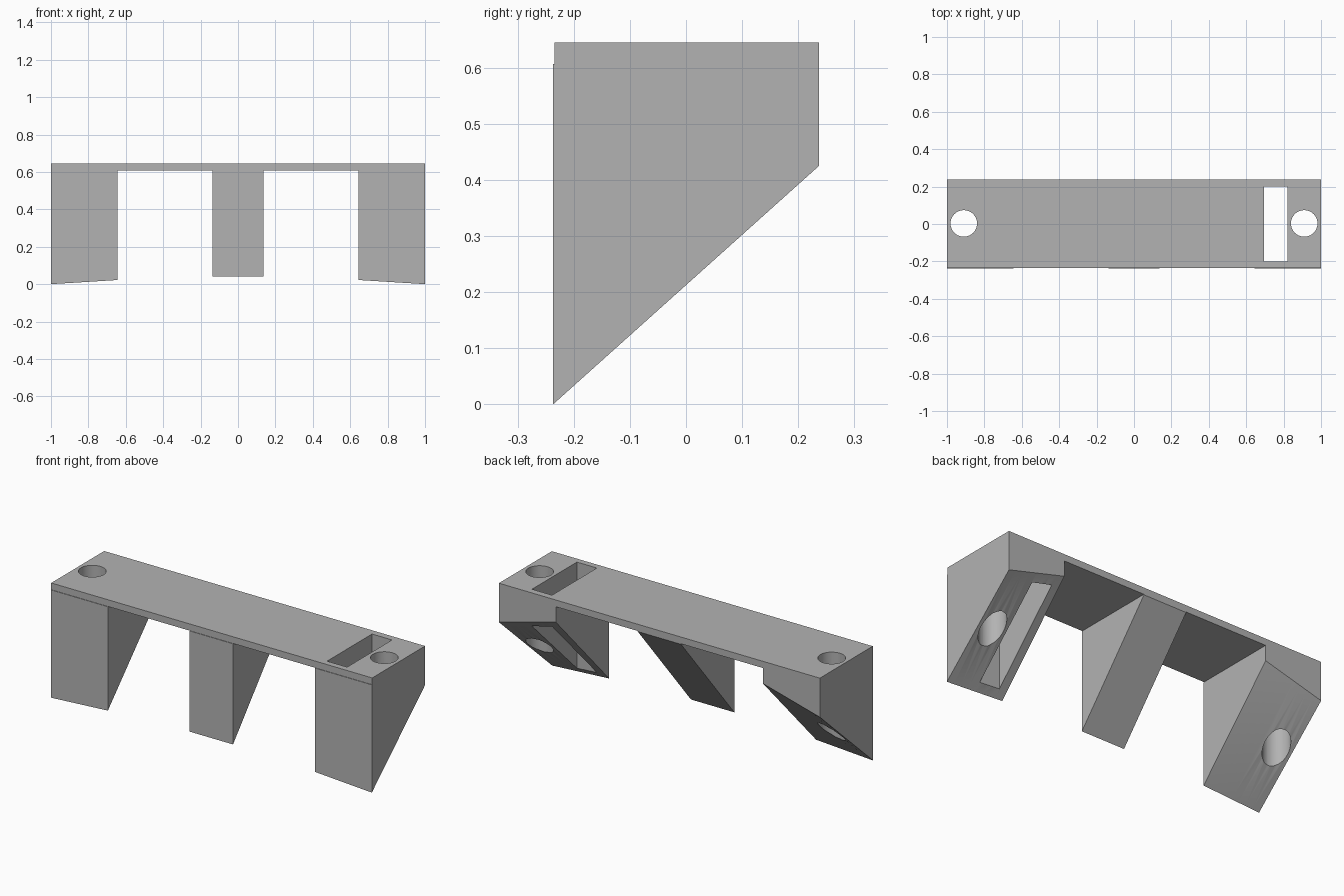
import bpy, bmesh

cube = bpy.data.objects.get("Cube")
if cube:
    bpy.data.objects.remove(cube, do_unlink=True)

FRONT, BACK = -0.237, 0.237
SLAB_BOTTOM, TOP = 0.607, 0.645

grey = bpy.data.materials.new("plain grey")
grey.use_nodes = True
grey.diffuse_color = (0.45, 0.45, 0.45, 1)
grey.node_tree.nodes["Principled BSDF"].inputs["Base Color"].default_value = grey.diffuse_color


def loft(name, sections):
    """Join matching y-z sections, given as (x, points), into a closed solid."""
    bm = bmesh.new()
    rings = [[bm.verts.new((x, y, z)) for y, z in pts] for x, pts in sections]
    for a, b in zip(rings, rings[1:]):
        for i in range(len(a)):
            j = (i + 1) % len(a)
            bm.faces.new((a[i], a[j], b[j], b[i]))
    bm.faces.new(rings[0])
    bm.faces.new(rings[-1])
    bmesh.ops.recalc_face_normals(bm, faces=bm.faces)
    bmesh.ops.triangulate(bm, faces=bm.faces)
    mesh = bpy.data.meshes.new(name)
    bm.to_mesh(mesh)
    bm.free()
    mesh.materials.append(grey)
    obj = bpy.data.objects.new(name, mesh)
    bpy.context.collection.objects.link(obj)
    return obj


def block(name, x0, x1, y0, y1, z0, z1):
    pts = [(y0, z0), (y1, z0), (y1, z1), (y0, z1)]
    return loft(name, [(x0, pts), (x1, pts)])


def leg(name, x0, x1, front, back, steps):
    """Wedge whose sloping underside twists from the x0 edge to the x1 edge."""
    sections = []
    for i in range(steps + 1):
        t = i / steps
        zf = front[0] + t * (front[1] - front[0])
        zb = back[0] + t * (back[1] - back[0])
        pts = [(FRONT, zf), (BACK, zb), (BACK, SLAB_BOTTOM), (FRONT, SLAB_BOTTOM)]
        sections.append((x0 + t * (x1 - x0), pts))
    return loft(name, sections)


# Top slab and the three legs
slab = block("top_slab", -1, 1, FRONT + 0.003, BACK, SLAB_BOTTOM, TOP)
middle = leg("middle_leg", -0.135, 0.135, (0.04, 0.04), (0.604, 0.604), 1)
left = leg("left_leg", 0.645, 1, (0.022, 0), (0.52, 0.425), 8)
right = leg("right_leg", -0.645, -1, (0.022, 0), (0.52, 0.425), 8)

# Cutters for the screw holes and the slot
cutters = {"slot": block("slot_cutter", 0.695, 0.82, -0.2, 0.2, -0.5, 1)}
for side, x in (("left", 0.91), ("right", -0.91)):
    bpy.ops.mesh.primitive_cylinder_add(vertices=40, radius=0.071, depth=3, location=(x, 0.003, 0))
    cutters[side] = bpy.context.object
    cutters[side].name = side + "_hole_cutter"
    cutters[side].data.materials.append(grey)
for c in cutters.values():
    c.hide_render = True

for part, names in ((slab, ("slot", "left", "right")), (left, ("slot", "left")), (right, ("right",))):
    bpy.context.view_layer.objects.active = part
    for n in names:
        mod = part.modifiers.new(n + "_cut", "BOOLEAN")
        mod.operation = "DIFFERENCE"
        mod.solver = "EXACT"
        mod.object = cutters[n]
        bpy.ops.object.modifier_apply(modifier=mod.name)
for c in cutters.values():
    bpy.data.objects.remove(c, do_unlink=True)

# Smooth the hole walls and curved undersides, keep edges sharp
bpy.ops.object.select_all(action="DESELECT")
for part in (slab, middle, left, right):
    part.select_set(True)
bpy.context.view_layer.objects.active = slab
bpy.ops.object.shade_smooth_by_angle(angle=0.5)
